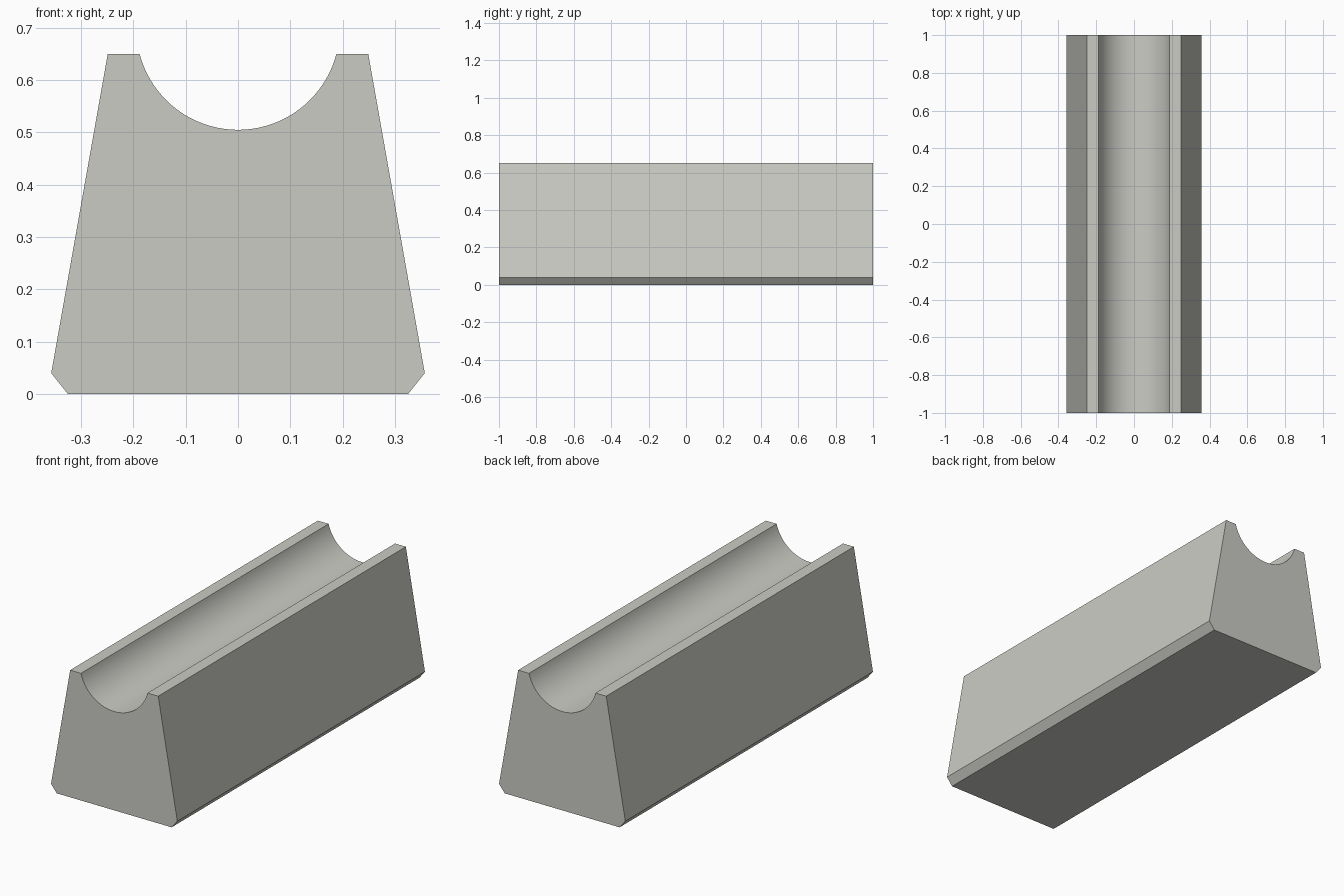
import bpy, bmesh, math

if "Cube" in bpy.data.objects:
    bpy.data.objects.remove(bpy.data.objects["Cube"])

HALF_LENGTH = 1.0
RADIUS, CENTRE_Z, TOP_Z = 0.1944, 0.6994, 0.65   # groove circle and rim height
ARC_STEPS = 48

# Cross-section: tapered block with chamfered foot and a round groove on top
right = [(0.325, 0), (0.357, 0.04), (0.249, TOP_Z)]
end = math.acos((CENTRE_Z - TOP_Z) / RADIUS)
angles = [end - 2 * end * i / ARC_STEPS for i in range(ARC_STEPS + 1)]
groove = [(RADIUS * math.sin(a), CENTRE_Z - RADIUS * math.cos(a)) for a in angles]
profile = right + groove + [(-x, z) for x, z in reversed(right)]

# Extrude the section along the length
bm = bmesh.new()
face = bm.faces.new([bm.verts.new((x, -HALF_LENGTH, z)) for x, z in profile])
extruded = bmesh.ops.extrude_face_region(bm, geom=[face], use_keep_orig=True)
moved = [v for v in extruded["geom"] if isinstance(v, bmesh.types.BMVert)]
bmesh.ops.translate(bm, verts=moved, vec=(0, 2 * HALF_LENGTH, 0))
bmesh.ops.recalc_face_normals(bm, faces=bm.faces)
mesh = bpy.data.meshes.new("grooved_block")
bm.to_mesh(mesh)
bm.free()

block = bpy.data.objects.new("grooved_block", mesh)
bpy.context.collection.objects.link(block)

# Plain grey material
grey = bpy.data.materials.new("warm_grey")
grey.diffuse_color = (0.60, 0.60, 0.56, 1)
grey.use_nodes = True
grey.node_tree.nodes["Principled BSDF"].inputs["Base Color"].default_value = grey.diffuse_color
mesh.materials.append(grey)

# Smooth groove, sharp edges elsewhere
bpy.context.view_layer.objects.active = block
block.select_set(True)
bpy.ops.object.shade_smooth_by_angle(angle=math.radians(30))
